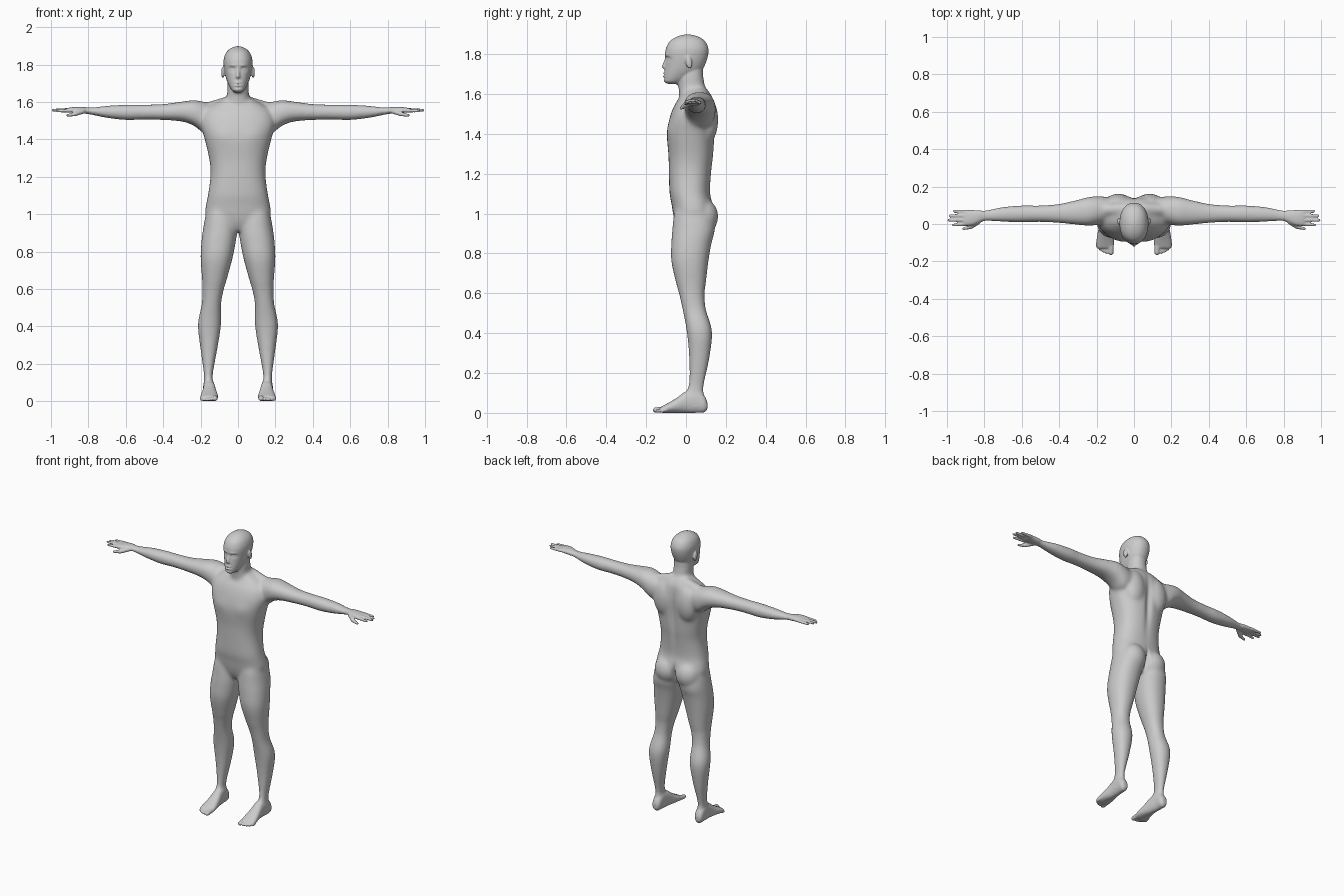
import bpy, bmesh, math
from mathutils import Vector, Matrix

bm = bmesh.new()


def catmull(rows, steps=5):
    """Smoothly interpolate the station rows of a loft."""
    out = []
    for i in range(len(rows) - 1):
        p0, p1 = rows[max(i - 1, 0)], rows[i]
        p2, p3 = rows[i + 1], rows[min(i + 2, len(rows) - 1)]
        for k in range(steps):
            t = k / steps
            out.append([0.5 * (2 * b + (c - a) * t + (2 * a - 5 * b + 4 * c - d) * t * t
                               + (3 * b - a - 3 * c + d) * t ** 3)
                        for a, b, c, d in zip(p0, p1, p2, p3)])
    return out + [list(rows[-1])]


def loft(axis, rows, sides=(1,), power=2.2, n=36):
    """Rows are (station, a_min, a_max, b_min, b_max) on the two other axes."""
    for s in sides:
        rings = []
        for t, a0, a1, b0, b1 in catmull(rows):
            ring = []
            for k in range(n):
                c, d = math.cos(2 * math.pi * k / n), math.sin(2 * math.pi * k / n)
                a = (a0 + a1) / 2 + (a1 - a0) / 2 * math.copysign(abs(c) ** (2 / power), c)
                b = (b0 + b1) / 2 + (b1 - b0) / 2 * math.copysign(abs(d) ** (2 / power), d)
                x, y, z = {'x': (t, a, b), 'y': (a, t, b), 'z': (a, b, t)}[axis]
                ring.append(bm.verts.new((x * s, y, z)))
            rings.append(ring)
        for r, q in zip(rings, rings[1:]):
            for k in range(n):
                bm.faces.new((r[k], r[(k + 1) % n], q[(k + 1) % n], q[k]))
        bm.faces.new(rings[0][::-1])
        bm.faces.new(rings[-1])


def capsule(p, q, r0, r1, sides=(1, -1)):
    """Hull around two balls, used for fingers, toes and small muscles."""
    for s in sides:
        tmp = bmesh.new()
        for c, r in ((p, r0), (q, r1)):
            bmesh.ops.create_icosphere(tmp, subdivisions=3, radius=r,
                                       matrix=Matrix.Translation((c[0] * s, c[1], c[2])))
        res = bmesh.ops.convex_hull(tmp, input=tmp.verts[:])
        junk = [g for g in res['geom_interior'] if isinstance(g, bmesh.types.BMVert)]
        bmesh.ops.delete(tmp, geom=junk, context='VERTS')
        me = bpy.data.meshes.new("tmp")
        tmp.to_mesh(me)
        tmp.free()
        bm.from_mesh(me)
        bpy.data.meshes.remove(me)


def ball(c, r, sides=(1, -1), tilt=0):
    for s in sides:
        m = (Matrix.Translation((c[0] * s, c[1], c[2])) @ Matrix.Rotation(tilt, 4, 'X')
             @ Matrix.Diagonal((*r, 1)))
        bmesh.ops.create_icosphere(bm, subdivisions=4, radius=1, matrix=m)


BOTH = (1, -1)

# torso
torso = [(.91, .05, -.03, .09), (.95, .13, -.052, .125), (1.0, .174, -.065, .138),
         (1.05, .171, -.073, .133), (1.107, .16, -.083, .121), (1.21, .147, -.086, .128),
         (1.29, .153, -.088, .138), (1.40, .178, -.096, .145), (1.48, .198, -.082, .148),
         (1.54, .185, -.06, .143), (1.58, .145, -.035, .135), (1.61, .09, -.02, .118),
         (1.63, .06, -.01, .10)]
loft('z', [(z, -w, w, a, b) for z, w, a, b in torso], power=2.4)
# buttocks, shoulder blades and neck muscles
ball((.078, .085, .985), (.082, .077, .09))
ball((.085, .105, 1.47), (.075, .057, .12))
capsule((.05, .08, 1.598), (.17, .075, 1.565), .035, .032)

# neck
neck = [(1.56, .075, -.03, .125), (1.60, .066, -.035, .112), (1.64, .058, -.038, .096),
        (1.69, .056, -.035, .086), (1.75, .05, -.02, .085)]
loft('z', [(z, -w, w, a, b) for z, w, a, b in neck])

# head
head = [(1.648, .018, -.103, -.05), (1.66, .032, -.11, -.02), (1.685, .047, -.111, .03),
        (1.72, .062, -.107, .08), (1.76, .072, -.103, .101), (1.80, .077, -.105, .112),
        (1.83, .076, -.10, .112), (1.86, .066, -.085, .099), (1.88, .049, -.06, .077),
        (1.892, .029, -.032, .047), (1.898, .01, -.005, .02)]
loft('z', [(z, -w, w, a, b) for z, w, a, b in head])
# nose and ears
capsule((0, -.099, 1.775), (0, -.112, 1.737), .008, .010, (1,))
capsule((.011, -.103, 1.733), (.004, -.106, 1.735), .007, .008)
ball((.081, .014, 1.758), (.009, .017, .032), tilt=.2)

# arms running into the palms
loft('x', [(.08, .03, .13, 1.46, 1.57), (.17, .0, .148, 1.43, 1.598), (.235, -.01, .146, 1.472, 1.61),
           (.30, -.005, .13, 1.495, 1.602), (.40, .005, .108, 1.503, 1.589), (.50, .01, .10, 1.505, 1.586),
           (.60, .008, .10, 1.503, 1.586), (.70, .011, .092, 1.514, 1.58), (.78, .015, .077, 1.53, 1.571),
           (.82, .010, .074, 1.537, 1.573), (.86, -.006, .075, 1.54, 1.574), (.90, -.010, .076, 1.545, 1.570),
           (.912, -.004, .07, 1.55, 1.566)], BOTH)
# fingers and thumbs
for y0, y1, tip, z in ((.0, -.006, .968, 1.552), (.022, .02, .992, 1.556),
                       (.045, .044, .985, 1.557), (.067, .069, .963, 1.555)):
    capsule((.89, y0, z + .002), (tip, y1, z), .0105, .0075)
capsule((.83, .014, 1.55), (.872, -.016, 1.535), .014, .012)
capsule((.872, -.016, 1.535), (.912, -.025, 1.528), .0115, .008)

# legs
loft('z', [(1.06, .03, .15, -.04, .10), (1.0, .015, .172, -.06, .13), (.92, .004, .187, -.069, .145),
           (.85, .012, .196, -.074, .128), (.76, .03, .2, -.074, .113), (.65, .06, .192, -.05, .10),
           (.60, .075, .19, -.036, .094), (.52, .09, .194, -.018, .10), (.41, .09, .215, .003, .131),
           (.28, .11, .201, .015, .119), (.145, .134, .183, .013, .092), (.09, .132, .183, -.008, .09),
           (.03, .13, .185, .0, .10)], BOTH)
# feet
loft('y', [(.107, .142, .175, .018, .055), (.09, .13, .186, .002, .09), (.05, .126, .187, 0, .125),
           (.0, .12, .187, 0, .11), (-.04, .113, .193, 0, .08), (-.08, .107, .2, 0, .055),
           (-.115, .107, .202, 0, .036), (-.13, .112, .196, .004, .028)], BOTH)
# toes
for x, y, r in ((.123, -.153, .014), (.146, -.151, .0095), (.1645, -.145, .009),
                (.181, -.135, .0085), (.195, -.122, .0085)):
    capsule((x, -.10, r + .006), (x, y, r), r * 1.05, r)

bmesh.ops.recalc_face_normals(bm, faces=bm.faces[:])
mesh = bpy.data.meshes.new("human_body")
bm.to_mesh(mesh)
bm.free()
body = bpy.data.objects.new("human_body", mesh)
bpy.context.collection.objects.link(body)
bpy.context.view_layer.objects.active = body
body.select_set(True)

# fuse all the parts into one skin
remesh = body.modifiers.new("fuse", 'REMESH')
remesh.mode = 'VOXEL'
remesh.voxel_size = 0.005
bpy.ops.object.modifier_apply(modifier=remesh.name)

# blend the joints strongly, the face, hands and feet lightly
bm = bmesh.new()
bm.from_mesh(mesh)
large = [v for v in bm.verts if abs(v.co.x) < .82 and .1 < v.co.z < 1.66]
for group, times in ((large, 35), (bm.verts[:], 3)):
    for _ in range(times):
        bmesh.ops.smooth_vert(bm, verts=group, factor=.5,
                              use_axis_x=True, use_axis_y=True, use_axis_z=True)

# soft sculpting along y: centre, falloff radii, push
dents = [((.032, -.095, 1.776), (.017, .04, .011), .012),   # eye sockets
         ((.032, -.09, 1.774), (.011, .04, .006), -.008),   # eyelids
         ((.03, -.1, 1.795), (.02, .03, .007), -.004),      # brows
         ((0, -.11, 1.703), (.016, .03, .005), -.006),      # upper lip
         ((0, -.11, 1.688), (.016, .03, .005), -.006),      # lower lip
         ((0, -.11, 1.6955), (.02, .03, .003), .005),       # mouth line
         ((0, -.11, 1.677), (.02, .03, .005), .004),        # chin crease
         ((0, .15, 1.38), (.022, .06, .17), -.014),         # spine
         ((0, .14, .965), (.012, .06, .06), -.028),         # cleft
         ((.085, -.09, 1.42), (.05, .05, .045), -.004)]     # chest
for v in bm.verts:
    push = 0
    for c, r, d in dents:
        e = sum(((p - q) / s) ** 2 for p, q, s in zip((abs(v.co.x), v.co.y, v.co.z), c, r))
        if e < 9:
            push += d * math.exp(-e)
    v.co.y += push
for f in bm.faces:
    f.smooth = True
bm.to_mesh(mesh)
bm.free()
